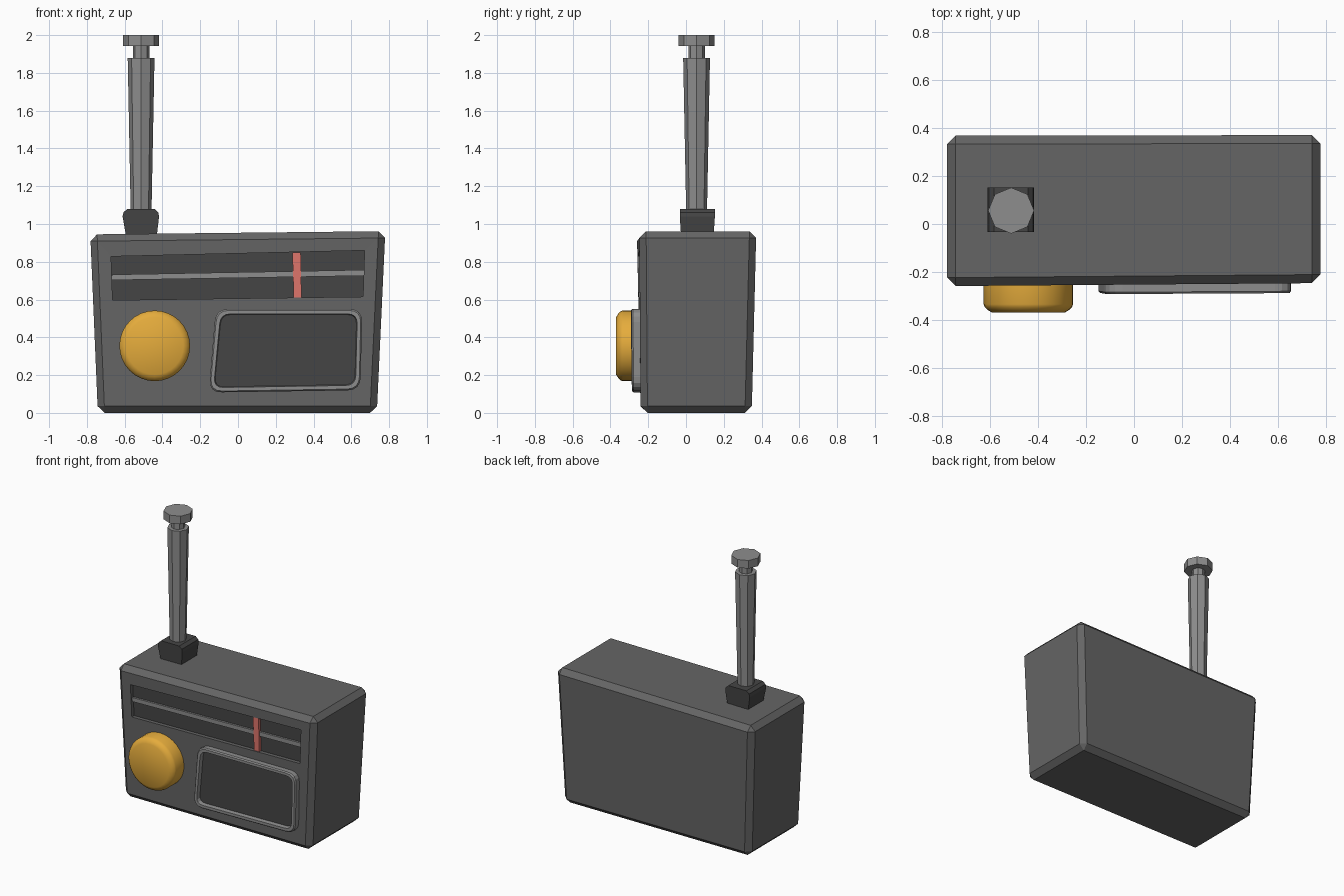
import bpy, bmesh, math
from mathutils import Vector

if "Cube" in bpy.data.objects:
    bpy.data.objects.remove(bpy.data.objects["Cube"])


def material(name, rgb):
    m = bpy.data.materials.new(name)
    m.diffuse_color = (*rgb, 1)
    m.use_nodes = True
    m.node_tree.nodes["Principled BSDF"].inputs["Base Color"].default_value = m.diffuse_color
    return m


GOLD = material("gold", (0.78, 0.41, 0.045))
RED = material("red", (0.74, 0.18, 0.15))
CASE = material("case_grey", (0.13, 0.13, 0.13))
METAL = material("metal_grey", (0.27, 0.27, 0.27))
DARK = material("dark_grey", (0.06, 0.06, 0.06))


def loft(name, rings, mat):
    """Closed solid skinned through rings of equal point count."""
    bm = bmesh.new()
    vr = [[bm.verts.new(p) for p in r] for r in rings]
    n = len(rings[0])
    for a, b in zip(vr, vr[1:]):
        for i in range(n):
            j = (i + 1) % n
            bm.faces.new((a[i], a[j], b[j], b[i]))
    bm.faces.new(vr[0][::-1])
    bm.faces.new(vr[-1])
    bmesh.ops.recalc_face_normals(bm, faces=bm.faces)
    me = bpy.data.meshes.new(name)
    bm.to_mesh(me)
    bm.free()
    ob = bpy.data.objects.new(name, me)
    bpy.context.collection.objects.link(ob)
    me.materials.append(mat)
    return ob


def face_y(x, z):
    """y of the slightly skewed front face."""
    return -0.24 - (0.0125 - 0.0096 * x) * z / 0.95


def on_face(outline, offset):
    return [(x, face_y(x, z) + offset, z) for x, z in outline]


def plate(name, outline, front, back, mat):
    return loft(name, [on_face(outline, back), on_face(outline, front)], mat)


def rounded(quad, inset, r, seg=4):
    """Quad given as BL, BR, TR, TL, inset and with rounded corners."""
    signs = ((1, 1), (-1, 1), (-1, -1), (1, -1))
    pts = [Vector((x + s * inset, z + t * inset)) for (x, z), (s, t) in zip(quad, signs)]
    out = []
    for i, p in enumerate(pts):
        a = p + (pts[i - 1] - p).normalized() * r
        b = p + (pts[(i + 1) % 4] - p).normalized() * r
        for k in range(seg + 1):
            t = k / seg
            # blend of a quadratic curve through the corner
            out.append(tuple(a * (1 - t) ** 2 + p * 2 * t * (1 - t) + b * t * t))
    return out


# Body with chamfered edges
body = loft("body", [
    [(-0.742, -0.24, 0), (0.735, -0.24, 0), (0.735, 0.348, 0), (-0.742, 0.348, 0)],
    [(-0.782, -0.26, 0.945), (0.78, -0.247, 0.962), (0.78, 0.372, 0.962), (-0.782, 0.37, 0.945)]], CASE)
bev = body.modifiers.new("chamfer", 'BEVEL')
bev.width = 0.036
bev.segments = 1

# Tuning dial recess
dial = [(-0.664, 0.597), (0.662, 0.615), (0.67, 0.86), (-0.672, 0.828)]
cutter = plate("dial_cutter", dial, -0.1, 0.03, CASE)
cutter.hide_render = True
cutter.hide_set(True)
cut = body.modifiers.new("dial_recess", 'BOOLEAN')
cut.operation = 'DIFFERENCE'
cut.solver = 'EXACT'
cut.object = cutter
plate("dial_panel", dial, 0.026, 0.034, DARK)
plate("dial_bar", [(-0.667, 0.703), (0.666, 0.726), (0.666, 0.757), (-0.668, 0.732)], 0.012, 0.03, METAL)
plate("dial_needle", [(0.295, 0.61), (0.336, 0.611), (0.332, 0.849), (0.288, 0.85)], 0.006, 0.03, RED)

# Speaker frame and grille
quad = [(-0.155, 0.108), (0.648, 0.12), (0.658, 0.55), (-0.118, 0.55)]
loft("speaker_frame", [
    on_face(rounded(quad, 0, 0.07), 0.01),
    on_face(rounded(quad, 0, 0.07), -0.037),
    on_face(rounded(quad, 0.007, 0.065), -0.045),
    on_face(rounded(quad, 0.026, 0.052), -0.045),
    on_face(rounded(quad, 0.03, 0.05), -0.012)], METAL)
plate("speaker_grille", rounded(quad, 0.028, 0.05), -0.015, 0.01, DARK)


def turned(name, profile, place, sides, mat):
    """Lathe of (radius, height) pairs; place maps local x, y, h to world."""
    ring = [2 * math.pi * i / sides for i in range(sides)]
    return loft(name, [[place(r * math.cos(a), r * math.sin(a), h) for a in ring]
                       for r, h in profile], mat)


# Volume knob
knob = turned("knob", [(0.187, 0.23), (0.187, 0.335), (0.182, 0.347), (0.17, 0.359), (0.152, 0.37)],
              lambda x, y, h: (x - 0.441, -h, y + 0.355), 32, GOLD)
bpy.context.view_layer.objects.active = knob
knob.select_set(True)
bpy.ops.object.shade_smooth_by_angle(angle=math.radians(40))

# Antenna foot, rounded at the top
foot = [(-0.59, 0.92), (-0.432, 0.92), (-0.418, 1.04), (-0.422, 1.062), (-0.442, 1.08),
        (-0.585, 1.08), (-0.606, 1.062), (-0.611, 1.04)]
loft("antenna_foot", [[(x, 0.06 + s * (0.093 if z > 1 else 0.085), z) for x, z in foot]
                      for s in (-1, 1)], DARK)

# Octagonal antenna sections
for name, profile in (("antenna_rod", [(0.055, 1.06), (0.071, 1.88)]),
                      ("antenna_neck", [(0.044, 1.87), (0.044, 1.95)]),
                      ("antenna_cap", [(0.096, 1.942), (0.096, 2.0)])):
    turned(name, profile, lambda x, y, h: (x - 0.513, y + 0.056, h), 8, METAL)
